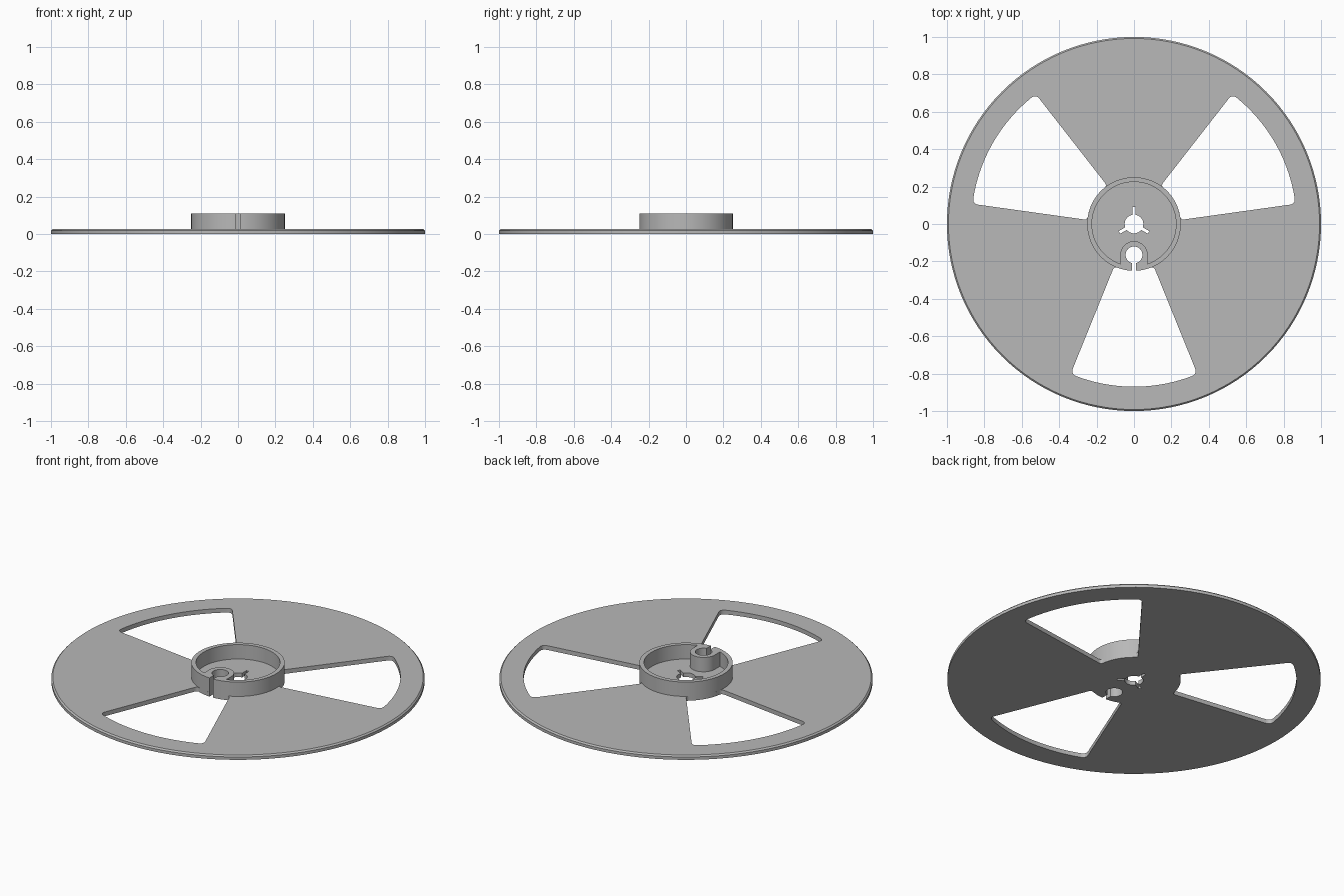
import bpy, bmesh
from math import sin, cos, asin, pi, radians
from mathutils import Vector, Matrix

cube = bpy.data.objects.get("Cube")
if cube:
    bpy.data.objects.remove(cube)

PLATE, TOP = 0.025, 0.11         # plate thickness, hub height
HUB, WALL = 0.25, 0.225          # hub outer and inner radius
KEY = Vector((0, -0.165))        # centre of the round keyhole

grey = bpy.data.materials.new("matte grey")
grey.use_nodes = True
colour = (0.48, 0.48, 0.48, 1)
grey.diffuse_color = colour
grey.node_tree.nodes["Principled BSDF"].inputs["Base Color"].default_value = colour


def polar(r, a):
    return Vector((r * cos(a), r * sin(a)))


def arc(r, a, b, n, centre=Vector((0, 0))):
    return [centre + polar(r, a + (b - a) * i / n) for i in range(n + 1)]


def prism(name, outline, z0, z1):
    """Extrude a flat outline between two heights."""
    bm = bmesh.new()
    base = bm.faces.new([bm.verts.new((p.x, p.y, z0)) for p in outline])
    new = bmesh.ops.extrude_face_region(bm, geom=[base])["geom"]
    bmesh.ops.translate(bm, vec=(0, 0, z1 - z0),
                        verts=[v for v in new if isinstance(v, bmesh.types.BMVert)])
    bmesh.ops.recalc_face_normals(bm, faces=bm.faces)
    mesh = bpy.data.meshes.new(name)
    bm.to_mesh(mesh)
    bm.free()
    mesh.materials.append(grey)
    ob = bpy.data.objects.new(name, mesh)
    bpy.context.collection.objects.link(ob)
    return ob


def cut(ob, outline, z0=-0.1):
    """Subtract an extruded outline from an object."""
    cutter = prism("cutter", outline, z0, 0.3)
    cutter.hide_render = True
    mod = ob.modifiers.new("cut", 'BOOLEAN')
    mod.operation, mod.solver, mod.object = 'DIFFERENCE', 'EXACT', cutter
    bpy.context.view_layer.objects.active = ob
    bpy.ops.object.modifier_apply(modifier=mod.name)
    bpy.data.objects.remove(cutter)


def fillet(a, corner, b, n=5):
    return [a.lerp(corner, i / n).lerp(corner.lerp(b, i / n), i / n) for i in range(n + 1)]


def window(turn):
    """Wedge opening with rounded corners, centred on an angle."""
    r_out, half_in, half_out = 0.87, radians(25), radians(22.9)
    d_in, d_out = 0.02, 0.032
    inner, outer = polar(HUB, half_in), polar(r_out, half_out)
    along = (outer - inner).normalized()
    a_in, a_out = half_in - d_in / HUB, half_out - d_out / r_out
    side = fillet(polar(HUB, a_in), inner, inner + along * d_in)
    side += fillet(outer - along * d_out, outer, polar(r_out, a_out))
    mirrored = [Vector((p.x, -p.y)) for p in reversed(side)]
    pts = side + arc(r_out, a_out, -a_out, 24)[1:-1] + mirrored
    pts += arc(HUB, -a_in, a_in, 16)[1:-1]
    spin = Matrix.Rotation(turn, 2)
    return [spin @ p for p in pts]


# Keyhole with a slot running out through the hub wall
slot, key_r = 0.012, 0.045
gap = asin(slot / key_r)
keyhole = arc(key_r, gap - pi / 2, 1.5 * pi - gap, 32, KEY)
keyhole += [Vector((-slot, -0.3)), Vector((slot, -0.3))]

# Spindle hole with three drive slots
spindle = []
hole_r, notch = 0.05, 0.008
open_angle = asin(notch / hole_r)
for i in range(3):
    a = pi / 2 + i * 2 * pi / 3
    out, across = polar(0.09, a), polar(notch, a + pi / 2)
    spindle += [out - across, out + across]
    spindle += arc(hole_r, a + open_angle, a + 2 * pi / 3 - open_angle, 12)

# Flange plate with a chamfered upper rim
circle = arc(1, 0, 2 * pi, 128)[:-1]
flange = prism("flange", circle, 0, PLATE)
bm = bmesh.new()
bm.from_mesh(flange.data)
rim = [e for e in bm.edges if all(v.co.z > PLATE / 2 for v in e.verts)]
bmesh.ops.bevel(bm, geom=rim, offset=0.008, segments=1, affect='EDGES')
bm.to_mesh(flange.data)
bm.free()
for i in range(3):
    cut(flange, window(-pi / 2 + i * 2 * pi / 3))
cut(flange, keyhole)
cut(flange, spindle)

# Hub wall that wraps round the keyhole
hub = prism("hub_wall", arc(HUB, 0, 2 * pi, 96)[:-1], PLATE, TOP)
boss = 0.073
start = asin(boss / WALL)
pocket = arc(WALL, start - pi / 2, 1.5 * pi - start, 80)
pocket += arc(boss, pi, 0, 24, KEY)
cut(hub, pocket)
cut(hub, keyhole)

# Smooth curved walls, crisp edges
for ob in (flange, hub):
    bpy.ops.object.select_all(action='DESELECT')
    ob.select_set(True)
    bpy.context.view_layer.objects.active = ob
    bpy.ops.object.shade_smooth_by_angle(angle=radians(30))
